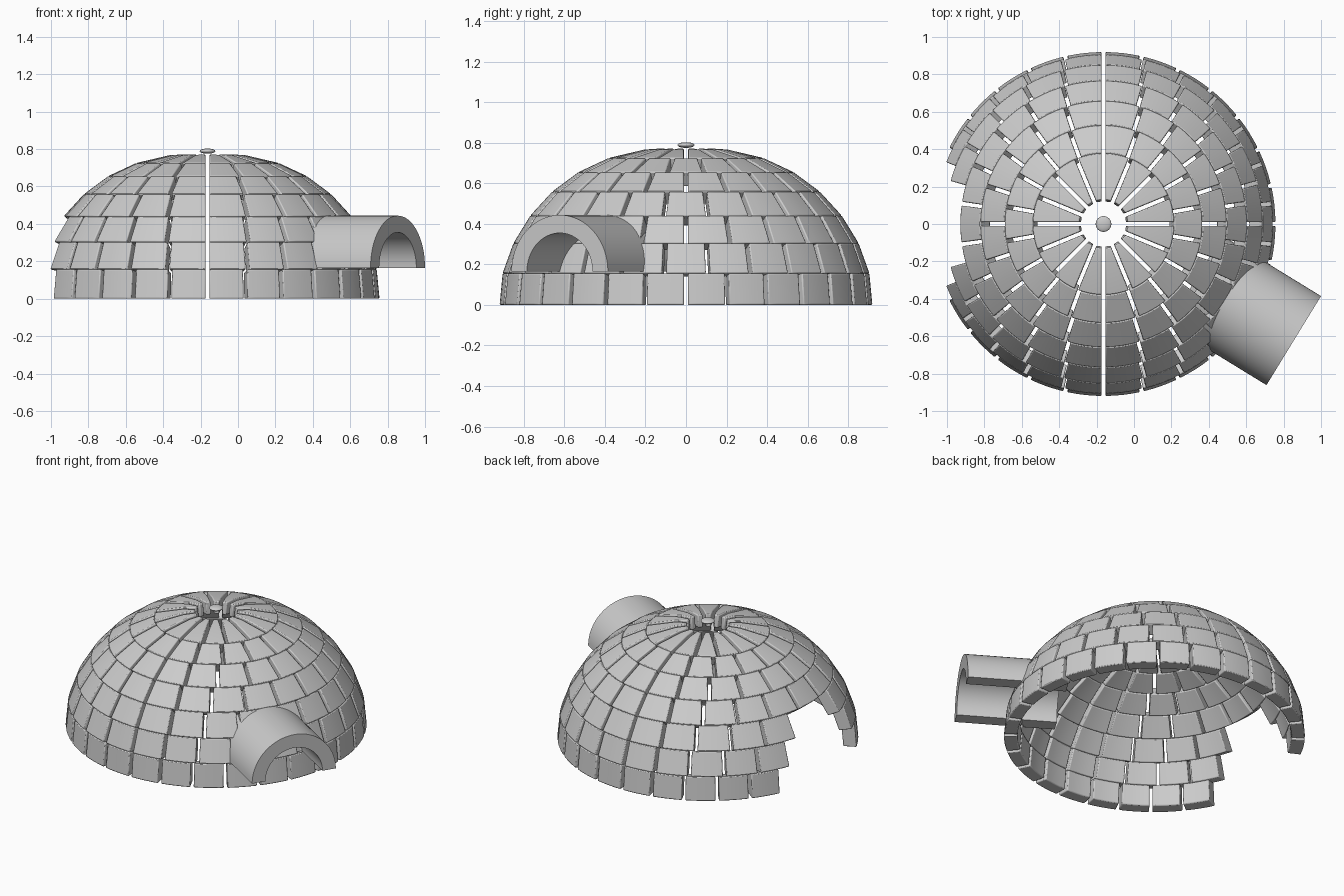
import bpy, bmesh, math
from mathutils import Vector, Matrix

if "Cube" in bpy.data.objects:
    bpy.data.objects.remove(bpy.data.objects["Cube"])

CX = -0.163          # dome axis
A, B = 0.92, 0.79    # ellipsoid radius and height
THICK, GAP = 0.083, 0.021

# (radius, height) joints of the brick rows, bottom to top
JOINTS = [(0.92, 0), (0.905, 0.157), (0.852, 0.305), (0.768, 0.442),
          (0.66, 0.56), (0.53, 0.656), (0.38, 0.726), (0.205, 0.767), (0.13, 0.772)]
ROWS = [JOINTS[i:i + 2] for i in range(6)] + [JOINTS[6:9]]
MISSING = {0: 4, 1: 3, 2: 2}   # bricks left out of the back-left opening


def finish(bm, name, angle=35):
    bmesh.ops.recalc_face_normals(bm, faces=bm.faces)
    me = bpy.data.meshes.new(name)
    bm.to_mesh(me)
    bm.free()
    ob = bpy.data.objects.new(name, me)
    bpy.context.collection.objects.link(ob)
    bpy.ops.object.select_all(action='DESELECT')
    ob.select_set(True)
    bpy.context.view_layer.objects.active = ob
    bpy.ops.object.shade_smooth_by_angle(angle=math.radians(angle))
    return ob


def inner(p):
    n = Vector((p[0] / A ** 2, p[1] / B ** 2)).normalized()
    return (p[0] - THICK * n.x, p[1] - THICK * n.y)


def sweep(bm, loop, stations):
    """Join closed cross-sections into a capped solid; loop(s) gives the points."""
    rings = [[bm.verts.new(co) for co in loop(s)] for s in stations]
    n = len(rings[0])
    for a, b in zip(rings, rings[1:]):
        for i in range(n):
            j = (i + 1) % n
            bm.faces.new((a[i], a[j], b[j], b[i]))
    bm.faces.new(rings[0])
    bm.faces.new(rings[-1])


def brick(bm, profile, a0, a1):
    section = list(profile) + [inner(p) for p in reversed(profile)]
    outer_r = list(profile) + list(reversed(profile))

    def loop(t):
        pts = []
        for (r, z), (ro, _) in zip(section, outer_r):
            trim = GAP / 2 / ro
            ang = (a0 + trim) * (1 - t) + (a1 - trim) * t
            pts.append((CX + r * math.cos(ang), r * math.sin(ang), z))
        return pts
    sweep(bm, loop, [k / 4 for k in range(5)])


# Brick rows: two mirrored halves, one brick fewer in each higher row
for row, profile in enumerate(ROWS):
    count = 14 - row
    step = math.pi / count
    skip = MISSING.get(row, 0)
    first = (count - skip) // 2
    bm = bmesh.new()
    for half in (0, 1):
        for i in range(count):
            if half and first <= i < first + skip:
                continue
            a0 = -math.pi / 2 + half * math.pi + i * step
            brick(bm, profile, a0, a0 + step)
    ob = finish(bm, f"brick_row_{row + 1}")
    bev = ob.modifiers.new("rounded_edges", 'BEVEL')
    bev.width = 0.006
    bev.segments = 2
    bev.limit_method = 'ANGLE'
    bev.angle_limit = math.radians(40)

# Entrance tunnel: half-round arch pointing at the dome axis
R_OUT, R_IN, Z0 = 0.279, 0.19, 0.165
direction = math.radians(-31.5)
bm = bmesh.new()
arcs = [math.pi * k / 32 for k in range(33)]
section = [(R_OUT * math.cos(a), R_OUT * math.sin(a)) for a in arcs]
section += [(R_IN * math.cos(a), R_IN * math.sin(a)) for a in reversed(arcs)]
sweep(bm, lambda d: [(d, y, z) for y, z in section], [0.575, 1.193])
bmesh.ops.transform(bm, verts=bm.verts,
                    matrix=Matrix.Translation((CX, 0, Z0)) @ Matrix.Rotation(direction, 4, 'Z'))
finish(bm, "entrance_tunnel")

# Small flattened cap above the smoke hole
bm = bmesh.new()
bmesh.ops.create_uvsphere(bm, u_segments=32, v_segments=16, radius=0.042)
bmesh.ops.transform(bm, verts=bm.verts,
                    matrix=Matrix.Translation((CX, 0, 0.789)) @ Matrix.Diagonal((1, 1, 0.33, 1)))
finish(bm, "top_cap", 60)
